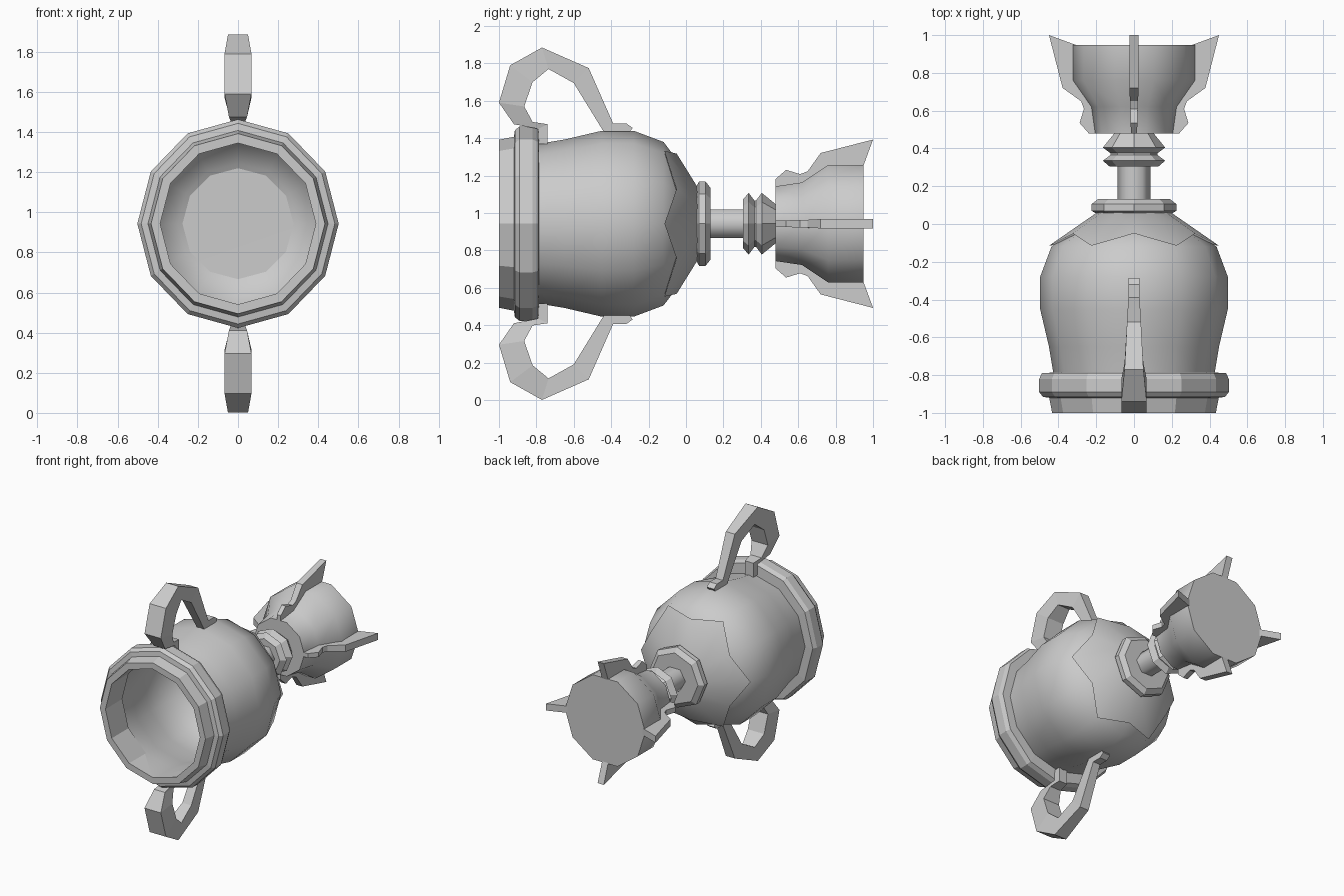
import bpy, bmesh, math

if "Cube" in bpy.data.objects:
    bpy.data.objects.remove(bpy.data.objects["Cube"])

CZ = 0.943  # height of the cup's long axis
metal = bpy.data.materials.new("grey_metal")
metal.diffuse_color = (0.6, 0.6, 0.6, 1)
metal.use_nodes = True
metal.node_tree.nodes["Principled BSDF"].inputs["Base Color"].default_value = metal.diffuse_color


def finish(name, bm, smooth=None):
    bmesh.ops.recalc_face_normals(bm, faces=bm.faces)
    me = bpy.data.meshes.new(name)
    bm.to_mesh(me)
    bm.free()
    ob = bpy.data.objects.new(name, me)
    bpy.context.collection.objects.link(ob)
    me.materials.append(metal)
    if smooth:
        bpy.ops.object.select_all(action='DESELECT')
        ob.select_set(True)
        bpy.context.view_layer.objects.active = ob
        bpy.ops.object.shade_smooth_by_angle(angle=math.radians(smooth))
    return ob


def bridge(bm, rings, closed=False):
    n = len(rings[0])
    pairs = list(zip(rings, rings[1:]))
    if closed:
        pairs.append((rings[-1], rings[0]))
    for a, b in pairs:
        for i in range(n):
            j = (i + 1) % n
            bm.faces.new((a[i], a[j], b[j], b[i]))
    if not closed:
        bm.faces.new(rings[0])
        bm.faces.new(rings[-1])


def turned(name, profile, n, smooth=None, closed=False, sx=1.0):
    """Revolve (y, radius) pairs about the long axis; a pair may depend on the corner index."""
    bm = bmesh.new()
    rings = []
    for p in profile:
        ring = []
        for i in range(n):
            y, r = p(i) if callable(p) else p
            a = 2 * math.pi * i / n
            ring.append(bm.verts.new((sx * r * math.cos(a), y, CZ + r * math.sin(a))))
        rings.append(ring)
    bridge(bm, rings, closed)
    return finish(name, bm, smooth)


# Hollow bowl: outer wall, then back along the inner wall
turned("bowl", [(-0.80, 0.425), (-0.65, 0.45), (-0.45, 0.497), (-0.28, 0.497),
                (-0.12, 0.437), (-0.05, 0.345), (0.06, 0.18)], 12, 40).data.name = "bowl"
bowl = bpy.data.objects["bowl"]
bm = bmesh.new()
bm.from_mesh(bowl.data)
bmesh.ops.delete(bm, geom=[f for f in bm.faces if len(f.verts) == 12], context='FACES')
bm.to_mesh(bowl.data)
bm.free()

bm = bmesh.new()
rings = []
for y, r in [(-0.99, 0.402), (-0.80, 0.403), (-0.65, 0.425), (-0.45, 0.465), (-0.28, 0.465),
             (-0.13, 0.40), (-0.06, 0.30), (0.0, 0.16), (0.02, 0.04)]:
    rings.append([bm.verts.new((r * math.cos(i * math.pi / 6), y, CZ + r * math.sin(i * math.pi / 6)))
                  for i in range(12)])
bridge(bm, rings)
bm.faces.ensure_lookup_table()
bmesh.ops.delete(bm, geom=[f for f in bm.faces if all(v.co.y < -0.98 for v in f.verts)],
                 context='FACES_ONLY')
lining = finish("bowl_lining", bm, 40)
lining.data.flip_normals()

# Stepped rim band
turned("rim", [(-1.0, 0.402), (-1.0, 0.449), (-0.92, 0.465), (-0.915, 0.50), (-0.89, 0.52),
               (-0.82, 0.52), (-0.79, 0.505), (-0.785, 0.42), (-0.80, 0.405)],
       12, closed=True, sx=0.965)

# Raised zigzag cap around the bottom of the bowl
turned("zigzag_cap", [lambda i: (-0.11, 0.42) if i % 2 == 0 else (-0.05, 0.335),
                      lambda i: (-0.115, 0.45) if i % 2 == 0 else (-0.05, 0.375),
                      (0.065, 0.19)], 12, 50)

# Collar, stem and knob
turned("collar", [(0.058, 0.205), (0.07, 0.225), (0.105, 0.225), (0.132, 0.19)], 8)
turned("stem", [(0.10, 0.088), (0.34, 0.088)], 6, 65)
turned("knob", [(0.305, 0.13), (0.335, 0.165), (0.365, 0.125), (0.375, 0.125),
                (0.405, 0.165), (0.485, 0.10)], 8)

# Foot
turned("foot", [(0.478, 0.21), (0.62, 0.232), (0.76, 0.33), (0.948, 0.33)], 10, 45)

# Four fins on the foot: (y, radius, half width)
FIN = [(0.478, 0.15, 0.016), (0.478, 0.238, 0.016), (0.535, 0.288, 0.018), (0.61, 0.265, 0.02),
       (0.65, 0.28, 0.021), (0.72, 0.378, 0.025), (1.0, 0.45, 0.025), (0.945, 0.30, 0.025),
       (0.76, 0.29, 0.025), (0.62, 0.18, 0.02)]
for k, side in enumerate(("right", "top", "left", "bottom")):
    c, s = [(1, 0), (0, 1), (-1, 0), (0, -1)][k]
    bm = bmesh.new()
    bridge(bm, [[bm.verts.new((r * c - t * w * s, y, CZ + r * s + t * w * c)) for y, r, w in FIN]
                for t in (-1, 1)])
    finish("fin_" + side, bm)

# Two handles: (outer y, outer height, inner y, inner height, half width)
HANDLE = [(-0.79, 1.37, -0.74, 1.37, 0.035), (-0.79, 1.45, -0.74, 1.475, 0.035),
          (-0.92, 1.475, -0.82, 1.487, 0.045), (-1.0, 1.59, -0.865, 1.57, 0.067),
          (-0.94, 1.79, -0.82, 1.70, 0.067), (-0.77, 1.885, -0.735, 1.77, 0.05),
          (-0.52, 1.775, -0.60, 1.695, 0.037), (-0.39, 1.48, -0.44, 1.435, 0.03),
          (-0.32, 1.48, -0.33, 1.435, 0.03), (-0.285, 1.455, -0.30, 1.435, 0.03)]
for side, s in (("top", 1), ("bottom", -1)):
    bm = bmesh.new()
    bridge(bm, [[bm.verts.new((x, y, CZ + s * (z - CZ)))
                 for x, y, z in ((-w, yo, zo), (w, yo, zo), (w, yi, zi), (-w, yi, zi))]
                for yo, zo, yi, zi, w in HANDLE])
    finish("handle_" + side, bm)
